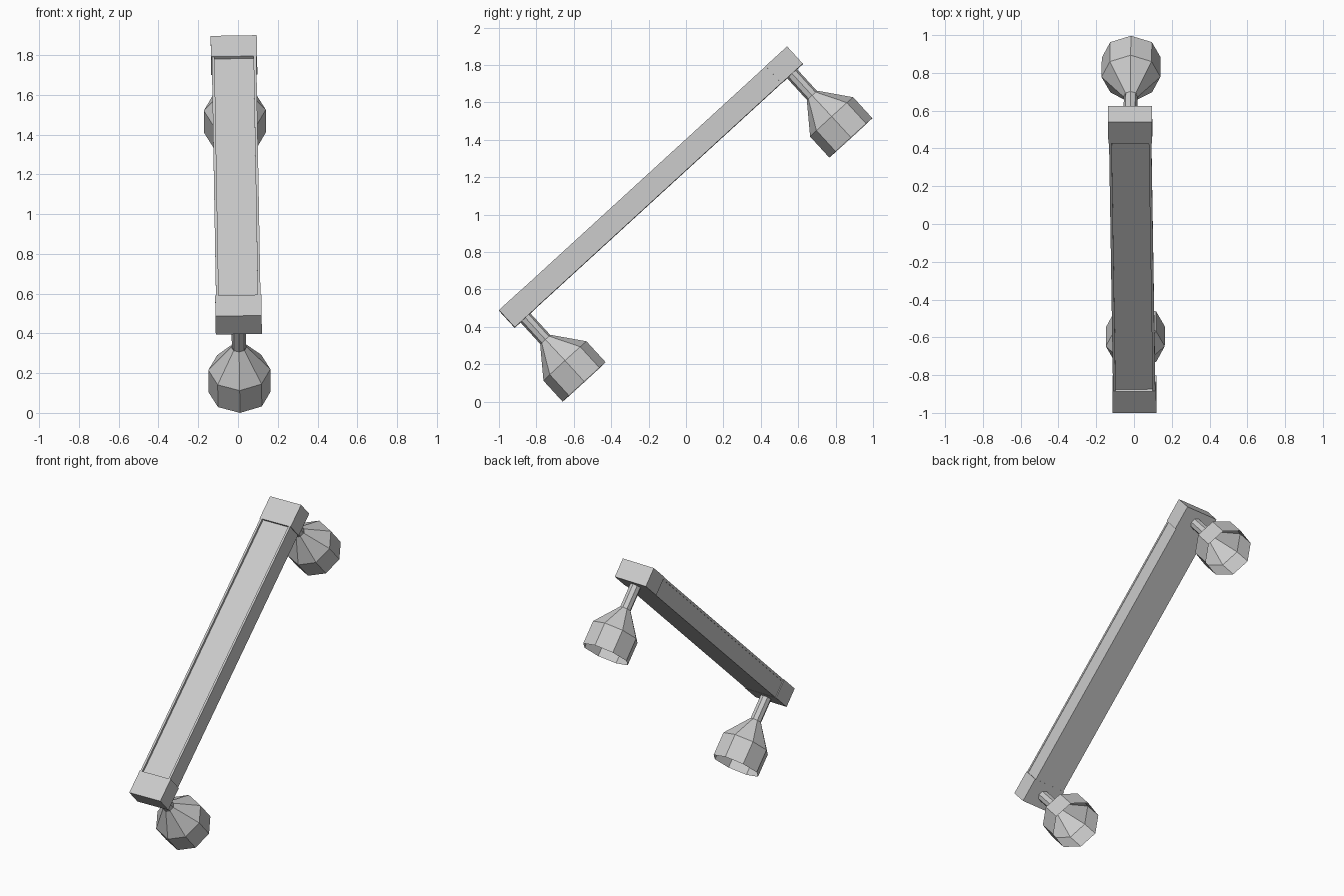
import bpy, bmesh
from math import pi, cos, sin
from mathutils import Matrix, Vector

if "Cube" in bpy.data.objects:
    bpy.data.objects.remove(bpy.data.objects["Cube"], do_unlink=True)

grey = bpy.data.materials.new("light_grey")
grey.use_nodes = True
grey.diffuse_color = (0.6, 0.6, 0.6, 1)
grey.node_tree.nodes["Principled BSDF"].inputs["Base Color"].default_value = grey.diffuse_color

# Bar frame: local y runs along the bar, local z points out of its upper face
along = Vector((-0.0118, 0.7375, 0.675)).normalized()
up = Vector((-0.011, -0.675, 0.7375))
up = (up - along * up.dot(along)).normalized()
across = along.cross(up)
frame = Matrix((across, along, up)).transposed().to_4x4()
frame.translation = (-0.0095, -0.23, 1.193)

HALF = 1.044       # half the bar length
CAP = 0.155        # end block length
THICK = 0.125
RECESS = 0.016


def add(name, bm):
    mesh = bpy.data.meshes.new(name)
    bm.to_mesh(mesh)
    bm.free()
    mesh.materials.append(grey)
    obj = bpy.data.objects.new(name, mesh)
    obj.matrix_world = frame
    bpy.context.collection.objects.link(obj)
    return obj


def box(name, low, high):
    low, high = Vector(low), Vector(high)
    bm = bmesh.new()
    bmesh.ops.create_cube(bm, size=1)
    bmesh.ops.scale(bm, vec=high - low, verts=bm.verts)
    bmesh.ops.translate(bm, vec=(low + high) / 2, verts=bm.verts)
    return add(name, bm)


def lathe(name, y, profile, sides=8):
    """Open faceted shell around local z from (radius, depth) pairs."""
    bm = bmesh.new()
    rings = [[bm.verts.new((r * cos(2 * pi * i / sides), y + r * sin(2 * pi * i / sides), -d))
              for i in range(sides)] for r, d in profile]
    for a, b in zip(rings, rings[1:]):
        for i in range(sides):
            j = (i + 1) % sides
            bm.faces.new((a[i], b[i], b[j], a[j]))
    bmesh.ops.recalc_face_normals(bm, faces=bm.faces)
    return add(name, bm)


# Long bar with a sunken upper panel between two thin rails
inner = HALF - CAP
box("bar_body", (-0.11, -inner, -THICK + 0.001), (0.11, inner, -RECESS))
for side, s in (("left", 1), ("right", -1)):
    xs = sorted((s * 0.098, s * 0.112))
    box(side + "_rail", (xs[0], -inner, -RECESS), (xs[1], inner, -0.001))

# End blocks, each carrying a stem and an open flared shade
for end, s in (("lower", -1), ("upper", 1)):
    ys = sorted((s * HALF, s * inner))
    box(end + "_end_block", (-0.116, ys[0], -THICK), (0.116, ys[1], 0))
    y = s * (HALF - CAP / 2)
    lathe(end + "_stem", y, [(0.036, THICK - 0.01), (0.036, 0.285)])
    lathe(end + "_shade", y, [(0.038, 0.283), (0.156, 0.438), (0.156, 0.59)])
